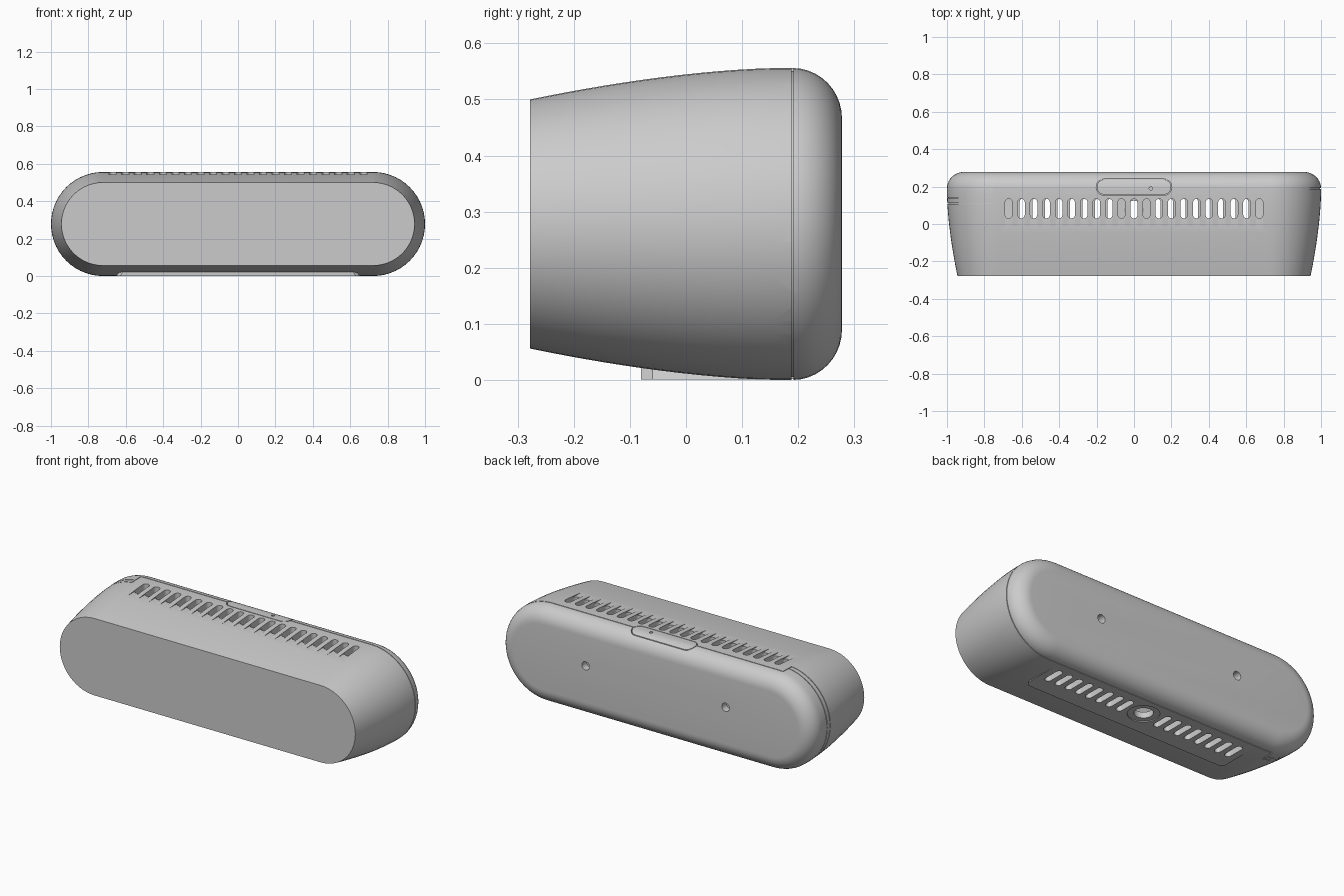
import bpy, bmesh, math
from mathutils import Vector

if "Cube" in bpy.data.objects:
    bpy.data.objects.remove(bpy.data.objects["Cube"])

L, R, ZC, ARC = 0.722, 0.278, 0.278, 28   # half straight length, radius, centre height

grey = bpy.data.materials.new("light grey")
grey.use_nodes = True
GREY = (0.6, 0.6, 0.6, 1)
grey.diffuse_color = GREY
grey.node_tree.nodes["Principled BSDF"].inputs["Base Color"].default_value = GREY


def make(name, bm):
    bmesh.ops.recalc_face_normals(bm, faces=bm.faces)
    me = bpy.data.meshes.new(name)
    bm.to_mesh(me)
    bm.free()
    me.materials.append(grey)
    ob = bpy.data.objects.new(name, me)
    bpy.context.collection.objects.link(ob)
    return ob


def loft(bm, rings, closed=True):
    """Skin a list of point rings and cap both ends."""
    vs = [[bm.verts.new(p) for p in r] for r in rings]
    n = len(vs[0])
    for a, b in zip(vs, vs[1:]):
        for i in range(n):
            j = (i + 1) % n
            bm.faces.new((a[i], a[j], b[j], b[i]))
    if closed:
        bm.faces.new(vs[0])
        bm.faces.new(vs[-1])
    else:
        for i in range(n):
            j = (i + 1) % n
            bm.faces.new((vs[-1][i], vs[-1][j], vs[0][j], vs[0][i]))


def box(bm, x0, x1, y0, y1, z0, z1):
    loft(bm, [[(x0, y0, z), (x1, y0, z), (x1, y1, z), (x0, y1, z)] for z in (z0, z1)])


def capsule(cx, cy, half, r, along_x, seg=10):
    """Plan outline of a rounded slot (half = half straight length)."""
    pts = []
    for s in (1, -1):
        for i in range(seg + 1):
            a = math.pi * (i / seg - 0.5)
            u, v = s * (half + r * math.cos(a)), s * r * math.sin(a)
            pts.append((cx + u, cy + v) if along_x else (cx - v, cy + u))
    return pts


def prism(bm, pts, z0, z1):
    loft(bm, [[(x, y, z) for x, y in pts] for z in (z0, z1)])


def circle(cx, cy, r, seg=28):
    return [(cx + r * math.cos(2 * math.pi * i / seg), cy + r * math.sin(2 * math.pi * i / seg)) for i in range(seg)]


def arc_path(side, r):
    """Half-circle end in x-z, from bottom to top."""
    return [(side * (L + r * math.cos(a)), ZC + r * math.sin(a))
            for a in (math.pi * (i / ARC - 0.5) for i in range(ARC + 1))]


def strip(bm, path_of, y, w=0.002):
    """Thin seam cutter following a path that depends on radius."""
    rb = radius(y)
    inner, outer = path_of(rb - 0.005), path_of(rb + 0.012)
    rings = [[(a[0], y - w, a[1]), (a[0], y + w, a[1]), (b[0], y + w, b[1]), (b[0], y - w, b[1])]
             for a, b in zip(inner, outer)]
    loft(bm, rings)


def radius(y):
    t = max(0.0, (0.17 - y) / 0.448)
    return R - 0.056 * t ** 1.65


def cut(ob, cutter, op='DIFFERENCE'):
    m = ob.modifiers.new("cut", 'BOOLEAN')
    m.operation, m.object, m.solver, m.use_self = op, cutter, 'EXACT', True
    deps = bpy.context.evaluated_depsgraph_get()
    me = bpy.data.meshes.new_from_object(ob.evaluated_get(deps))
    ob.modifiers.clear()
    ob.data = me
    bpy.data.objects.remove(cutter)


# Housing: stadium section lofted from the flat front to the rounded back
profile = [(y, radius(y)) for y in [-0.278 + 0.468 * i / 14 for i in range(15)]]
for i in range(1, 11):
    a = math.pi / 2 * i / 10
    profile.append((0.19 + 0.088 * math.sin(a), R - 0.09 * (1 - math.cos(a))))
bm = bmesh.new()
rings = []
for y, r in profile:
    right = arc_path(1, r)
    left = arc_path(-1, r)[::-1]
    rings.append([(x, y, z) for x, z in right + left])
loft(bm, rings)
housing = make("housing", bm)

# Flat foot pad under the housing
bm = bmesh.new()
loft(bm, [[(-w, -0.08, z), (w, -0.08, z), (w + 0.02, -0.06, z), (w + 0.02, 0.15, z),
           (-w - 0.02, 0.15, z), (-w - 0.02, -0.06, z)] for z, w in ((0.0005, 0.63), (0.03, 0.61))])
cut(housing, make("foot_pad", bm), 'UNION')

# Vent cutters: top ledges and slots, bottom slots, bottom hole, back screw holes
TOP, BOTTOM, PITCH = 0.515, 0.04, 0.067
bm = bmesh.new()
for i in range(-10, 11):
    x = i * PITCH
    box(bm, x - 0.019, x + 0.019, -0.024, 0.05, 0.5425, 0.6)
cut(housing, make("ledge_cutter", bm))
bm = bmesh.new()
for i in range(-10, 11):
    prism(bm, capsule(i * PITCH, 0.0825, 0.0335, 0.019, False), TOP, 0.6)
for s in (1, -1):
    for i in range(2, 10):
        prism(bm, capsule(s * (i * PITCH - 0.01), 0.075, 0.043, 0.018, False), -0.05, BOTTOM)
prism(bm, circle(0, 0.075, 0.05), -0.05, BOTTOM)
prism(bm, circle(0.09, 0.19, 0.009, 14), 0.54, 0.6)
for x in (-0.447, 0.447):
    loft(bm, [[(px, y, pz) for px, pz in circle(x, 0.3, 0.024)] for y in (0.235, 0.35)])
cut(housing, make("vent_cutter", bm))

# Counterbore around the bottom hole
bm = bmesh.new()
prism(bm, circle(0, 0.075, 0.083), -0.05, 0.006)
cut(housing, make("counterbore_cutter", bm))

# Seam between front shell and back cover, stepping forward around the -x end
bm = bmesh.new()
strip(bm, lambda r: [(-0.75, ZC - r)] + arc_path(1, r) + [(0.2, ZC + r)], 0.19)
strip(bm, lambda r: [(-0.2, ZC + r), (-0.75, ZC + r)], 0.19)
for y in (0.11, 0.14):
    strip(bm, lambda r: [(-0.755, ZC - r)] + arc_path(-1, r)[1:-1] + [(-0.755, ZC + r)], y)
for z0, z1 in ((0.549, 0.58), (-0.02, 0.006)):
    box(bm, -0.755, -0.751, 0.11, 0.19, z0, z1)
cut(housing, make("seam_cutter", bm))

# Groove around the top button
bm = bmesh.new()
ring = [capsule(0, 0.1975, 0.2 - 0.0425, r, True, 14) for r in (0.0405, 0.0445)]
loft(bm, [[(*a, 0.533), (*a, 0.58), (*b, 0.58), (*b, 0.533)] for a, b in zip(*ring)], closed=False)
cut(housing, make("button_cutter", bm))

# Open the vents into the hollow inside
bm = bmesh.new()
bm.from_mesh(housing.data)
floors = [f for f in bm.faces if any(all(abs(v.co.z - z) < 1e-4 for v in f.verts) for z in (TOP, BOTTOM))]
bmesh.ops.delete(bm, geom=floors, context='FACES')
bm.to_mesh(housing.data)
bm.free()

bpy.ops.object.select_all(action='DESELECT')
housing.select_set(True)
bpy.context.view_layer.objects.active = housing
bpy.ops.object.shade_smooth_by_angle(angle=math.radians(28))
